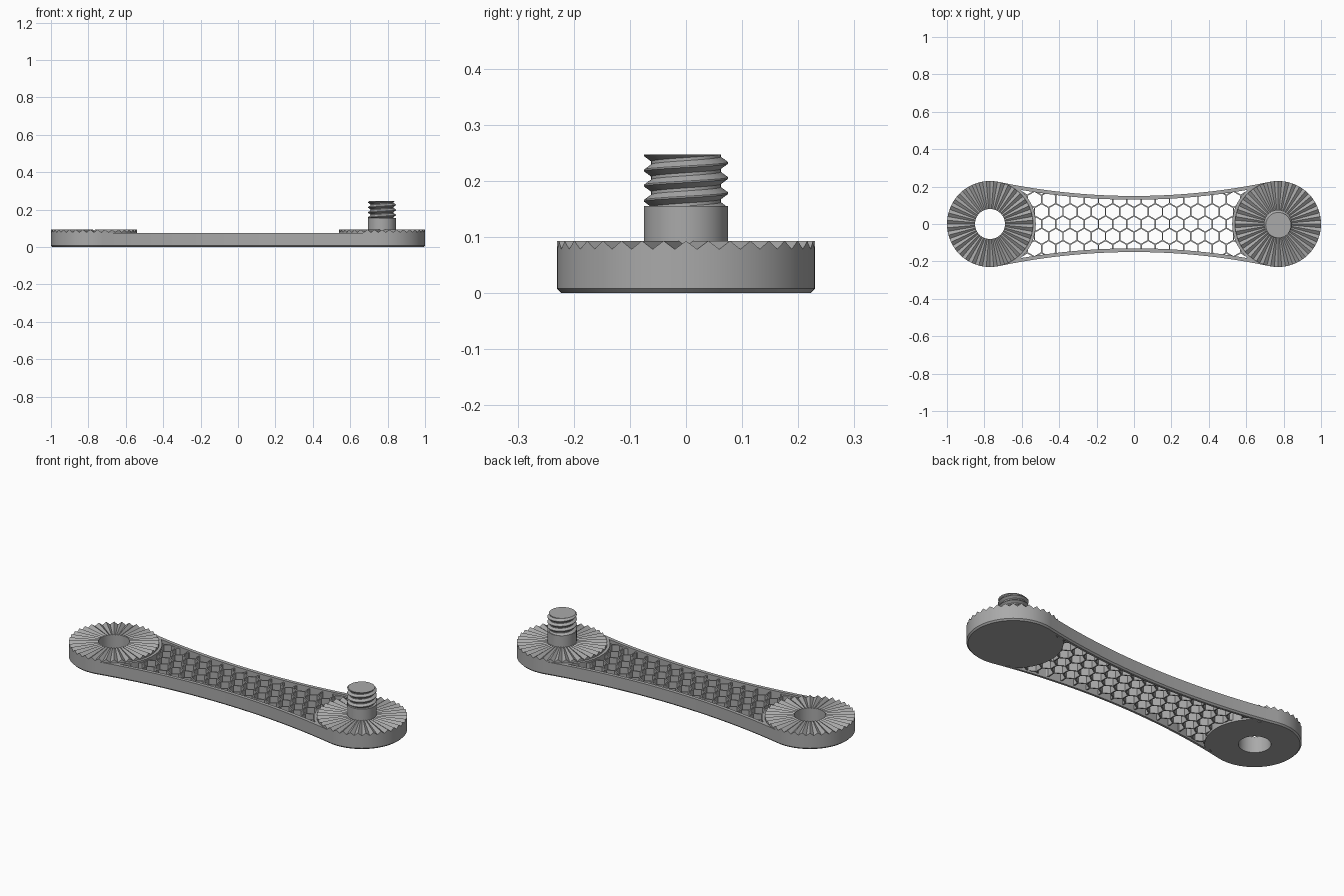
import bpy, bmesh
from math import cos, sin, pi, sqrt, radians, hypot
from mathutils import Vector

cube = bpy.data.objects.get("Cube")
if cube:
    bpy.data.objects.remove(cube, do_unlink=True)

grey = bpy.data.materials.new("plain grey")
grey.use_nodes = True
COLOR = (0.4, 0.4, 0.4, 1)
grey.diffuse_color = COLOR
grey.node_tree.nodes["Principled BSDF"].inputs["Base Color"].default_value = COLOR

HUB_X, HUB_R, CHAMFER = 0.77, 0.23, 0.008
TOOTH_TOP, TOOTH_DEPTH, TEETH = 0.093, 0.015, 36
RAIL_TOP, RAIL_W = 0.075, 0.02
WAIST, ARC_R = 0.15, 3.516      # side arcs run tangent into the hubs
RAIL_END = 0.723


def outline(x):
    return WAIST + ARC_R - sqrt(ARC_R ** 2 - x * x)


def finish(name, bm, smooth=True):
    bmesh.ops.remove_doubles(bm, verts=bm.verts, dist=1e-5)
    bmesh.ops.recalc_face_normals(bm, faces=bm.faces)
    mesh = bpy.data.meshes.new(name)
    bm.to_mesh(mesh)
    bm.free()
    mesh.materials.append(grey)
    ob = bpy.data.objects.new(name, mesh)
    bpy.context.collection.objects.link(ob)
    if smooth:
        bpy.ops.object.select_all(action='DESELECT')
        ob.select_set(True)
        bpy.context.view_layer.objects.active = ob
        bpy.ops.object.shade_smooth_by_angle(angle=radians(25))
    return ob


def loft(bm, rings, wrap_ring=False, wrap_rows=True, cap=False):
    """Skin a list of point rows; optionally close each row, the list, or its ends."""
    rows = [[bm.verts.new(p) for p in ring] for ring in rings]
    pairs = list(zip(rows, rows[1:])) + ([(rows[-1], rows[0])] if wrap_rows else [])
    count = len(rows[0])
    for a, b in pairs:
        for i in range(count if wrap_ring else count - 1):
            j = (i + 1) % count
            bm.faces.new((a[i], a[j], b[j], b[i]))
    if cap:
        bm.faces.new(rows[0])
        bm.faces.new(rows[-1])


def hub(name, cx, inner, through, phase):
    """Disc with radial locating teeth on top and a chamfered foot."""
    bm = bmesh.new()
    columns = []
    for i in range(2 * TEETH):
        a = pi * (i + phase) / TEETH
        dip = TOOTH_DEPTH * (i % 2)
        profile = [(HUB_R - CHAMFER, 0), (HUB_R, CHAMFER),
                   (HUB_R, TOOTH_TOP - dip),
                   (inner, TOOTH_TOP - dip * inner / HUB_R)]
        profile = [(inner if through else 0, 0)] + profile
        if through:
            profile.append((inner, 0))
        columns.append([(cx + r * cos(a), r * sin(a), z) for r, z in profile])
    loft(bm, columns)
    return finish(name, bm)


hub("socket_hub", -HUB_X, 0.08, True, 1)
hub("stud_hub", HUB_X, 0.06, False, 0)

# Curved side rails with a chamfered lower outer edge
for name, side in (("left_to_right_rail_front", -1), ("left_to_right_rail_back", 1)):
    bm = bmesh.new()
    sections = []
    for i in range(49):
        x = RAIL_END * (i / 24 - 1)
        y = outline(x)
        section = [(y - RAIL_W, 0), (y - CHAMFER, 0), (y, CHAMFER),
                   (y, RAIL_TOP), (y - RAIL_W, RAIL_TOP)]
        sections.append([(x, side * v, z) for v, z in section])
    loft(bm, sections, wrap_ring=True, wrap_rows=False, cap=True)
    finish(name, bm)

# Collars where the lattice meets each hub
COLLAR_R = 0.245
for name, side in (("stud_collar", 1), ("socket_collar", -1)):
    bm = bmesh.new()
    sections = []
    for i in range(25):
        a = radians(54) * (i / 12 - 1)
        sections.append([(side * (HUB_X - r * cos(a)), r * sin(a), z)
                         for r, z in ((0.2, 0), (COLLAR_R, 0),
                                      (COLLAR_R, RAIL_TOP), (0.2, RAIL_TOP))])
    loft(bm, sections, wrap_ring=True, wrap_rows=False, cap=True)
    finish(name, bm)

# Honeycomb lattice of thin upright walls, trimmed to the frame
PITCH, WALL, LOW, HIGH = 0.076, 0.007, 0.01, 0.065
SIDE = PITCH / sqrt(3)


def in_frame(p):
    return (abs(p.x) < RAIL_END and abs(p.y) < outline(p.x) - RAIL_W / 2
            and hypot(abs(p.x) - HUB_X, p.y) > HUB_R)


bm = bmesh.new()
done = set()
for row in range(-5, 6):
    for col in range(-11, 12):
        centre = Vector(((col + 0.5 * (row % 2)) * PITCH, row * SIDE * 1.5))
        corners = [centre + SIDE * Vector((sin(k * pi / 3), cos(k * pi / 3)))
                   for k in range(6)]
        for k in range(6):
            p, q = corners[k], corners[(k + 1) % 6]
            mid = (p + q) / 2
            key = (round(mid.x * 500), round(mid.y * 500))
            inside = [s for s in (p.lerp(q, t / 16) for t in range(17)) if in_frame(s)]
            if key in done or len(inside) < 2:
                continue
            done.add(key)
            a, b = inside[0], inside[-1]
            along = (q - p).normalized()
            across = Vector((-along.y, along.x)) * WALL / 2
            ring = [a + across, b + across, b - across, a - across]
            loft(bm, [[(v.x, v.y, z) for v in ring] for z in (LOW, HIGH)],
                 wrap_ring=True, wrap_rows=False, cap=True)
finish("honeycomb_lattice", bm, smooth=False)

# Stud shank
SHANK_R, SHANK_TOP, STUD_TOP = 0.075, 0.155, 0.247
bm = bmesh.new()
bmesh.ops.create_cone(bm, cap_ends=True, segments=64, radius1=SHANK_R,
                      radius2=SHANK_R, depth=SHANK_TOP - 0.05)
bmesh.ops.translate(bm, verts=bm.verts, vec=(HUB_X, 0, (SHANK_TOP + 0.05) / 2))
finish("stud_shank", bm)

# Right-handed screw thread, cut flat at both ends
ROOT, LEAD, SEGS = 0.062, 0.027, 64
THREAD = [(0, ROOT), (0.2, ROOT), (0.55, SHANK_R), (0.65, SHANK_R), (1, ROOT)]


def thread_radius(phase):
    phase %= 1
    for (p0, r0), (p1, r1) in zip(THREAD, THREAD[1:]):
        if phase <= p1:
            return r0 + (r1 - r0) * (phase - p0) / (p1 - p0)


bm = bmesh.new()
columns = []
for i in range(SEGS + 1):
    turn = i / SEGS
    a = 2 * pi * turn
    points = [(0, SHANK_TOP)]
    for lap in range(-2, 5):
        for p, r in THREAD[:-1]:
            z = SHANK_TOP + LEAD * (lap + p + turn)
            cut = min(max(z, SHANK_TOP), STUD_TOP)
            if cut != z:
                r = thread_radius((cut - SHANK_TOP) / LEAD - turn)
            points.append((r, cut))
    points.append((0, STUD_TOP))
    columns.append([(HUB_X + r * cos(a), r * sin(a), z) for r, z in points])
loft(bm, columns, wrap_rows=False)
finish("stud_thread", bm)
